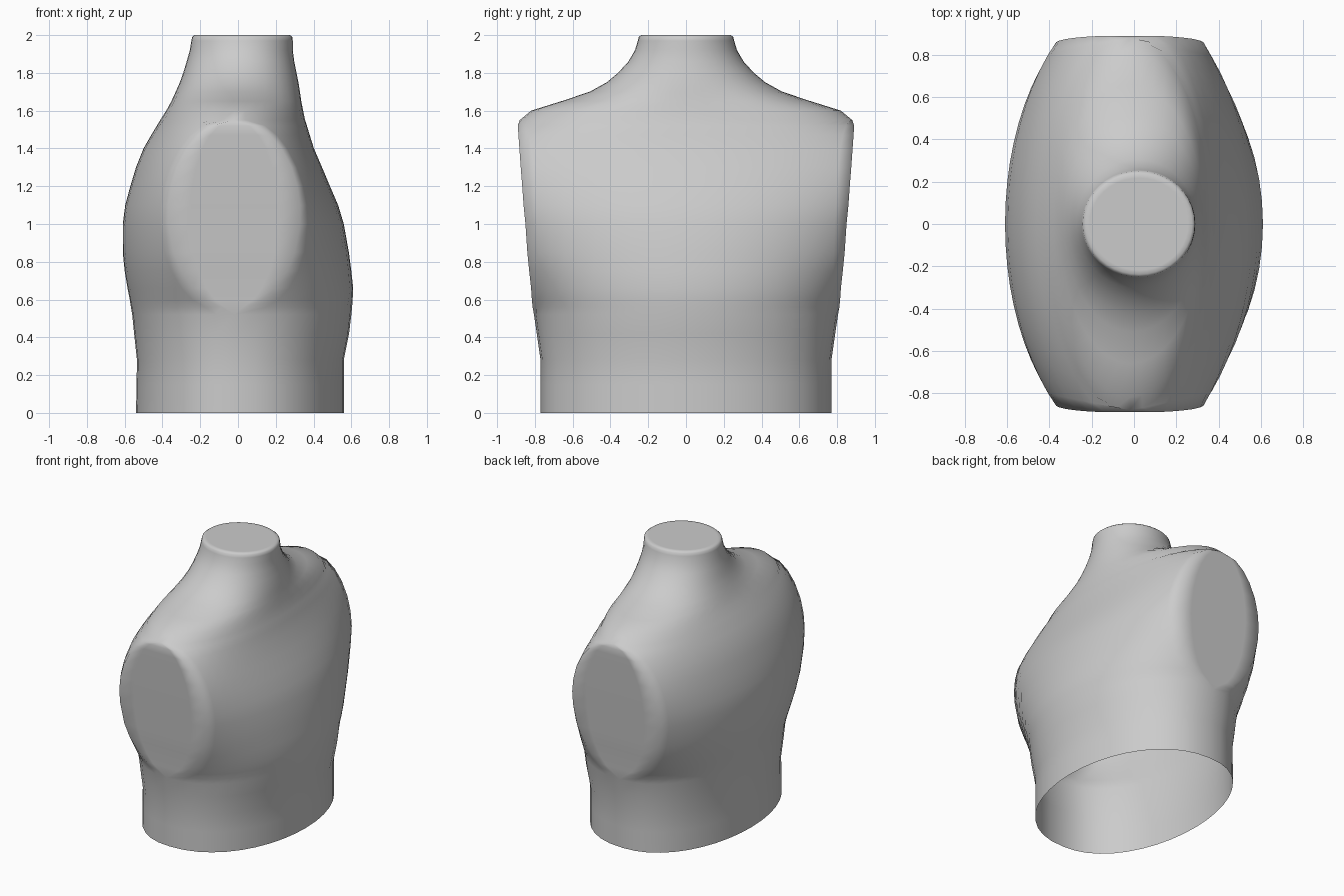
import bpy, bmesh, math

if "Cube" in bpy.data.objects:
    bpy.data.objects.remove(bpy.data.objects["Cube"])

# Torso profile rows: z, back x, front x, half width in y
ROWS = [
    (0.00, -.54, .56, .77), (0.15, -.537, .56, .77), (0.28, -.535, .56, .77),
    (0.42, -.55, .588, .79), (0.52, -.56, .60, .805), (0.56, -.567, .604, .812),
    (0.60, -.573, .607, .816), (0.66, -.585, .61, .82), (0.75, -.60, .60, .83),
    (0.85, -.61, .587, .84), (1.00, -.61, .56, .85), (1.10, -.597, .53, .86),
    (1.20, -.57, .487, .867), (1.30, -.54, .445, .875), (1.40, -.50, .402, .882),
    (1.47, -.46, .38, .887), (1.52, -.43, .365, .89), (1.55, -.412, .355, .88),
    (1.60, -.38, .345, .82), (1.65, -.353, .335, .66), (1.70, -.33, .328, .51),
    (1.75, -.308, .32, .42), (1.80, -.29, .31, .36), (1.86, -.272, .298, .305),
    (1.92, -.255, .29, .27), (1.97, -.247, .29, .255), (1.99, -.243, .288, .25),
    (2.00, -.23, .275, .238),
]
N = 10          # segments per quarter
CAP = 6         # segments across each flat armhole


def smooth(a, b, z):
    u = min(1, max(0, (z - a) / (b - a)))
    return u * u * (3 - 2 * u)


def section(z, xb, xf, Y):
    """Ellipse-like outline, cut flat where the armholes are."""
    w = .35 * max(0, 1 - ((z - 1.05) / 0.5) ** 2) ** 0.5
    cx = -.02 + .045 * smooth(1.6, 1.95, z)
    pw = .9 + .1 * smooth(.4, 1.0, z)

    def side(x):
        a = x - cx
        tm = math.acos((w / abs(a)) ** (1 / pw))
        pts = []
        for i in range(-N, N + 1):
            t = tm * i / N
            c = max(0, math.cos(t))
            pts.append((cx + a * c ** pw, Y * math.sin(t) / math.sin(tm)))
        return pts

    def flat(a, b):
        return [(a[0] + (b[0] - a[0]) * j / CAP, a[1]) for j in range(1, CAP)]

    front, back = side(xf), side(xb)[::-1]
    return front + flat(front[-1], back[0]) + back + flat(back[-1], front[0])


# Loft the torso shell, open at the bottom, closed at the neck
bm = bmesh.new()
rings = [[bm.verts.new((x, y, r[0])) for x, y in section(*r)] for r in ROWS]
n = len(rings[0])
for a, b in zip(rings, rings[1:]):
    for i in range(n):
        j = (i + 1) % n
        bm.faces.new((a[i], a[j], b[j], b[i]))
bm.faces.new(rings[-1])
bmesh.ops.remove_doubles(bm, verts=bm.verts, dist=0.0005)
bmesh.ops.dissolve_degenerate(bm, edges=bm.edges, dist=0.0005)
bmesh.ops.recalc_face_normals(bm, faces=bm.faces)

# Inset the neck cap so its rim shades softly
neck = [f for f in bm.faces if f.calc_center_median().z > 1.999]
bmesh.ops.inset_region(bm, faces=neck, thickness=.02)

mesh = bpy.data.meshes.new("torso")
bm.to_mesh(mesh)
bm.free()
torso = bpy.data.objects.new("torso", mesh)
bpy.context.collection.objects.link(torso)
bpy.context.view_layer.objects.active = torso
torso.select_set(True)
bpy.ops.object.shade_smooth_by_angle(angle=math.radians(75))
